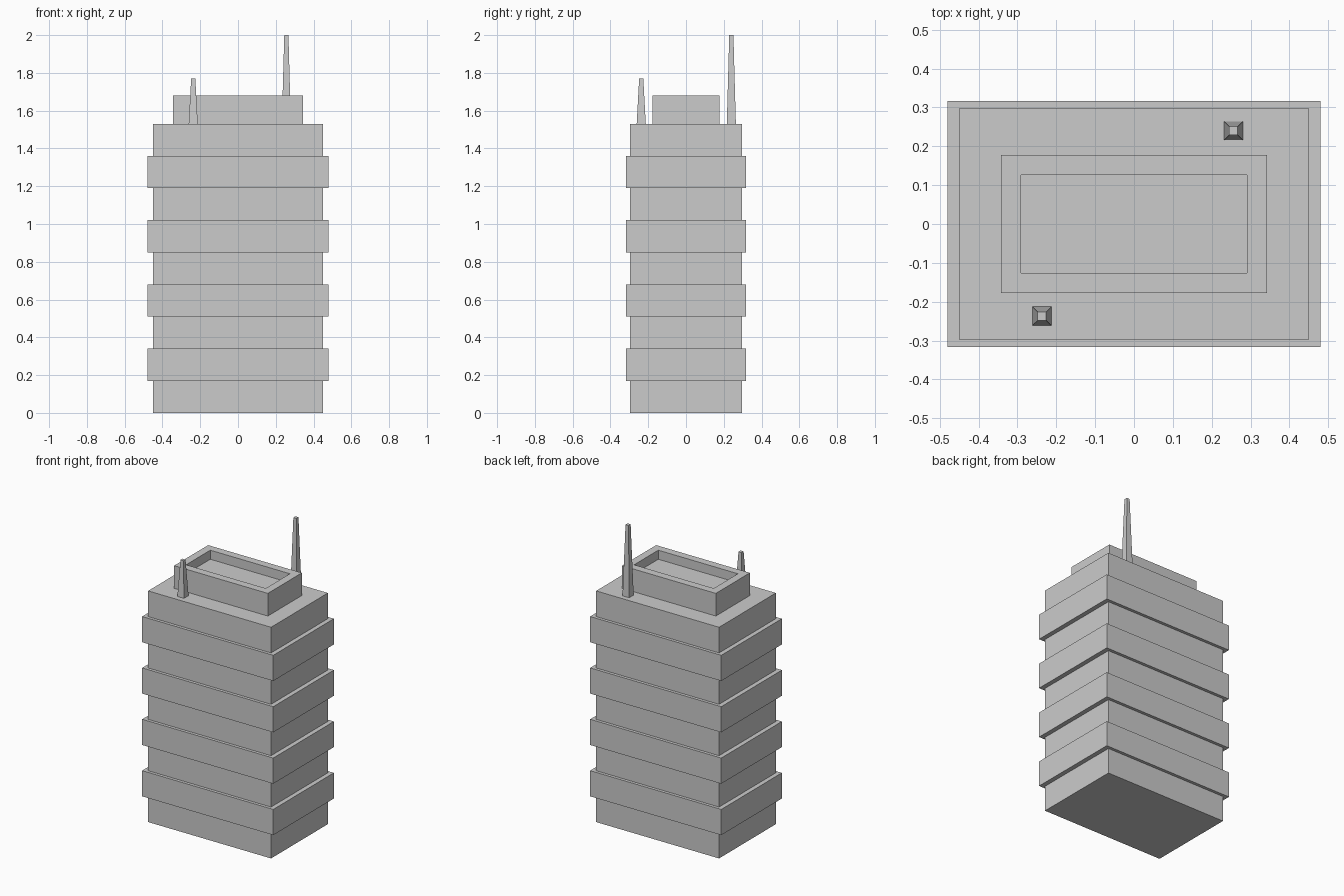
import bpy
import bmesh
from mathutils import Vector

old = bpy.data.objects.get("Cube")
if old:
    bpy.data.objects.remove(old, do_unlink=True)

concrete = bpy.data.materials.new("concrete_grey")
concrete.use_nodes = True
grey = (0.6, 0.6, 0.6, 1)
concrete.diffuse_color = grey
concrete.node_tree.nodes["Principled BSDF"].inputs["Base Color"].default_value = grey


def block(name, half_x, half_y, z0, z1, x=0, y=0, top=1.0, recess=None):
    """Box with an optional tapered top or a sunken roof (margin, depth)."""
    bm = bmesh.new()
    bmesh.ops.create_cube(bm, size=2)
    for v in bm.verts:
        s = top if v.co.z > 0 else 1.0
        v.co = Vector((x + v.co.x * half_x * s, y + v.co.y * half_y * s,
                       z1 if v.co.z > 0 else z0))
    if recess:
        margin, depth = recess
        roof = max(bm.faces, key=lambda f: f.calc_center_median().z)
        bmesh.ops.inset_region(bm, faces=[roof], thickness=margin)
        floor = bmesh.ops.extrude_discrete_faces(bm, faces=[roof])["faces"][0]
        bmesh.ops.translate(bm, verts=floor.verts, vec=(0, 0, -depth))
    bmesh.ops.recalc_face_normals(bm, faces=bm.faces)
    mesh = bpy.data.meshes.new(name)
    bm.to_mesh(mesh)
    bm.free()
    mesh.materials.append(concrete)
    obj = bpy.data.objects.new(name, mesh)
    bpy.context.collection.objects.link(obj)
    return obj


# Tower: nine storeys, every second one overhanging
storey = 0.17
for i in range(9):
    wide = i % 2 == 1
    hx, hy = (0.48, 0.317) if wide else (0.45, 0.297)
    kind = "overhanging_storey" if wide else "storey"
    block(f"{kind}_{i + 1}", hx, hy, i * storey, (i + 1) * storey)

# Rooftop house with a sunken roof
roof_z = 9 * storey
block("rooftop_house", 0.343, 0.178, roof_z, 1.68, recess=(0.073, 0.06))

# Tapered masts on opposite roof corners
block("front_mast", 0.024, 0.024, roof_z, 1.77, x=-0.237, y=-0.237, top=0.46)
block("rear_mast", 0.024, 0.024, roof_z, 2.0, x=0.256, y=0.24, top=0.46)
